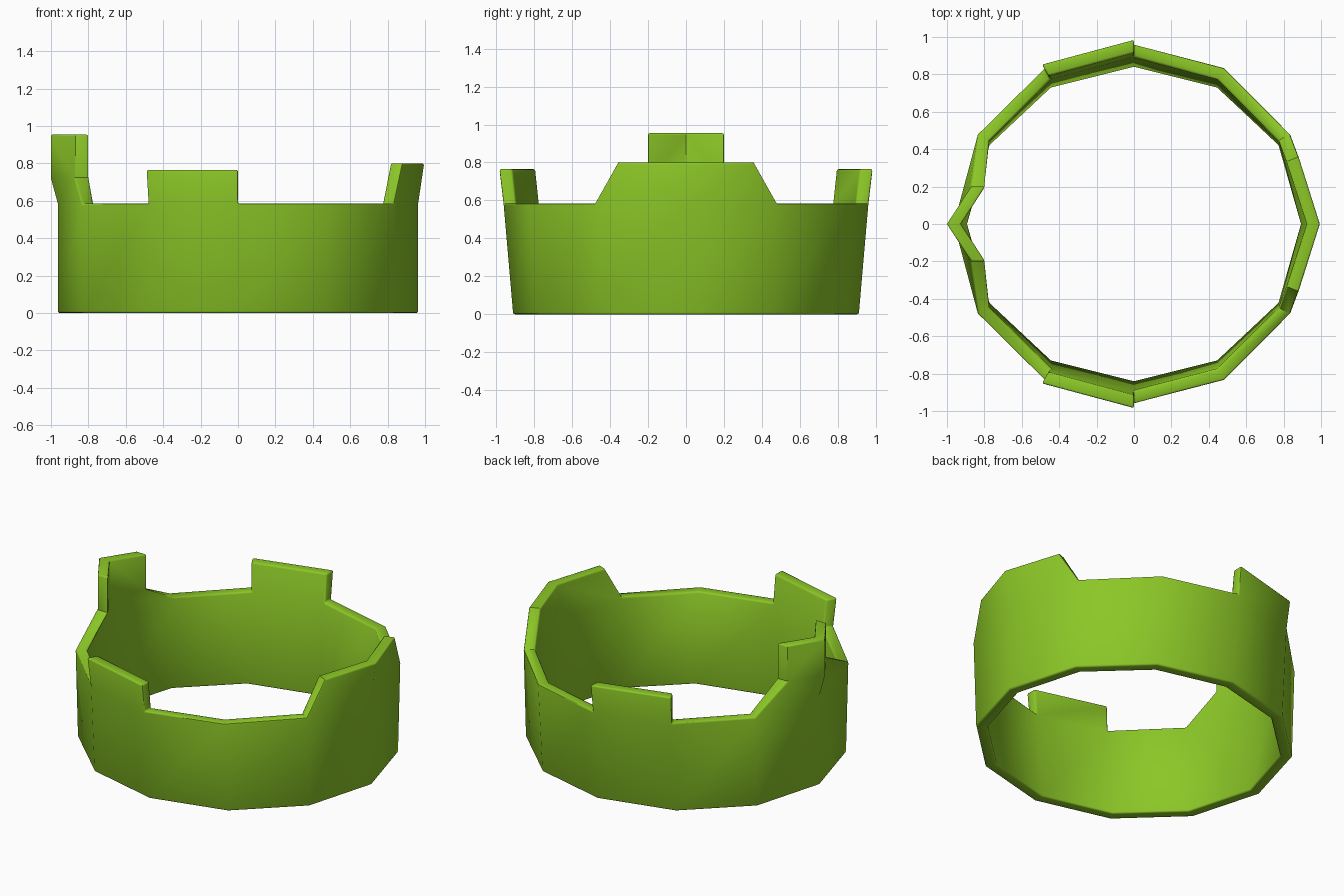
import bpy, bmesh, math
from mathutils import Vector

if "Cube" in bpy.data.objects:
    bpy.data.objects.remove(bpy.data.objects["Cube"], do_unlink=True)

SIDES = 12
RADIUS = 0.963
RIM = 0.585
WALL = 0.07

# One flat green for the whole band
green = bpy.data.materials.new("leaf_green")
green.use_nodes = True
color = (0.26, 0.57, 0.02, 1)
green.diffuse_color = color
green.node_tree.nodes["Principled BSDF"].inputs["Base Color"].default_value = color


def ring(index, z, radius=RADIUS, squash=1.0):
    """Corner of the twelve-sided ring."""
    a = math.tau * index / SIDES
    return Vector((radius * math.cos(a), squash * radius * math.sin(a), z))


bm = bmesh.new()
cache = {}


def vert(p):
    key = tuple(round(c, 4) for c in p)
    if key not in cache:
        cache[key] = bm.verts.new(p)
    return cache[key]


def face(*points):
    return bm.faces.new([vert(Vector(p)) for p in points])


# Wall: straight at the sides, flaring toward the front and back
for i in range(SIDES):
    j = (i + 1) % SIDES
    face(ring(i, 0, squash=0.945), ring(j, 0, squash=0.945), ring(j, RIM), ring(i, RIM))

# Front and back flaps
for i in (3, 8):
    face(ring(i, RIM), ring(i + 1, RIM),
         ring(i + 1, 0.765, 0.985), ring(i, 0.765, 0.985))

# Sloped left side panel and tall folded right tab, each in two mirrored halves
tab_points = []
for s in (1, -1):
    face(ring(0, RIM), ring(s, RIM), (0.88, s * 0.36, 0.8), (0.995, 0, 0.8))

    fold_low, fold_top = (-1, 0, 0.72), (-1, 0, 0.955)
    end_low, end_top = (-0.87, s * 0.2, 0.725), (-0.87, s * 0.2, 0.955)
    face(ring(6, RIM), ring(6 - s, RIM), end_low, fold_low)
    face(fold_low, end_low, end_top, fold_top)
    tab_points += [vert(Vector(p)) for p in (fold_low, fold_top, end_low, end_top)]

# Inner skin, set in toward the axis, then joined along every open edge
outer_faces = list(bm.faces)
open_edges = [e for e in bm.edges if e.is_boundary]
inner = {}
for v in list(bm.verts):
    flat = Vector((v.co.x, v.co.y, 0))
    inset = Vector((0.074, 0, 0)) if v in tab_points else -flat.normalized() * WALL
    inner[v] = bm.verts.new(v.co + inset)
for f in outer_faces:
    bm.faces.new([inner[v] for v in reversed(f.verts)])
for e in open_edges:
    a, b = e.verts
    bm.faces.new((a, b, inner[b], inner[a]))
bmesh.ops.recalc_face_normals(bm, faces=bm.faces)

mesh = bpy.data.meshes.new("crown_band")
bm.to_mesh(mesh)
bm.free()
mesh.materials.append(green)
band = bpy.data.objects.new("crown_band", mesh)
bpy.context.collection.objects.link(band)

# Softened rims with smooth walls
bevel = band.modifiers.new("soft_rim", "BEVEL")
bevel.width = 0.01
bevel.segments = 2
bevel.limit_method = "ANGLE"
bevel.angle_limit = math.radians(70)

bpy.ops.object.select_all(action="DESELECT")
band.select_set(True)
bpy.context.view_layer.objects.active = band
bpy.ops.object.modifier_apply(modifier=bevel.name)
bpy.ops.object.shade_smooth_by_angle(angle=math.radians(50))
